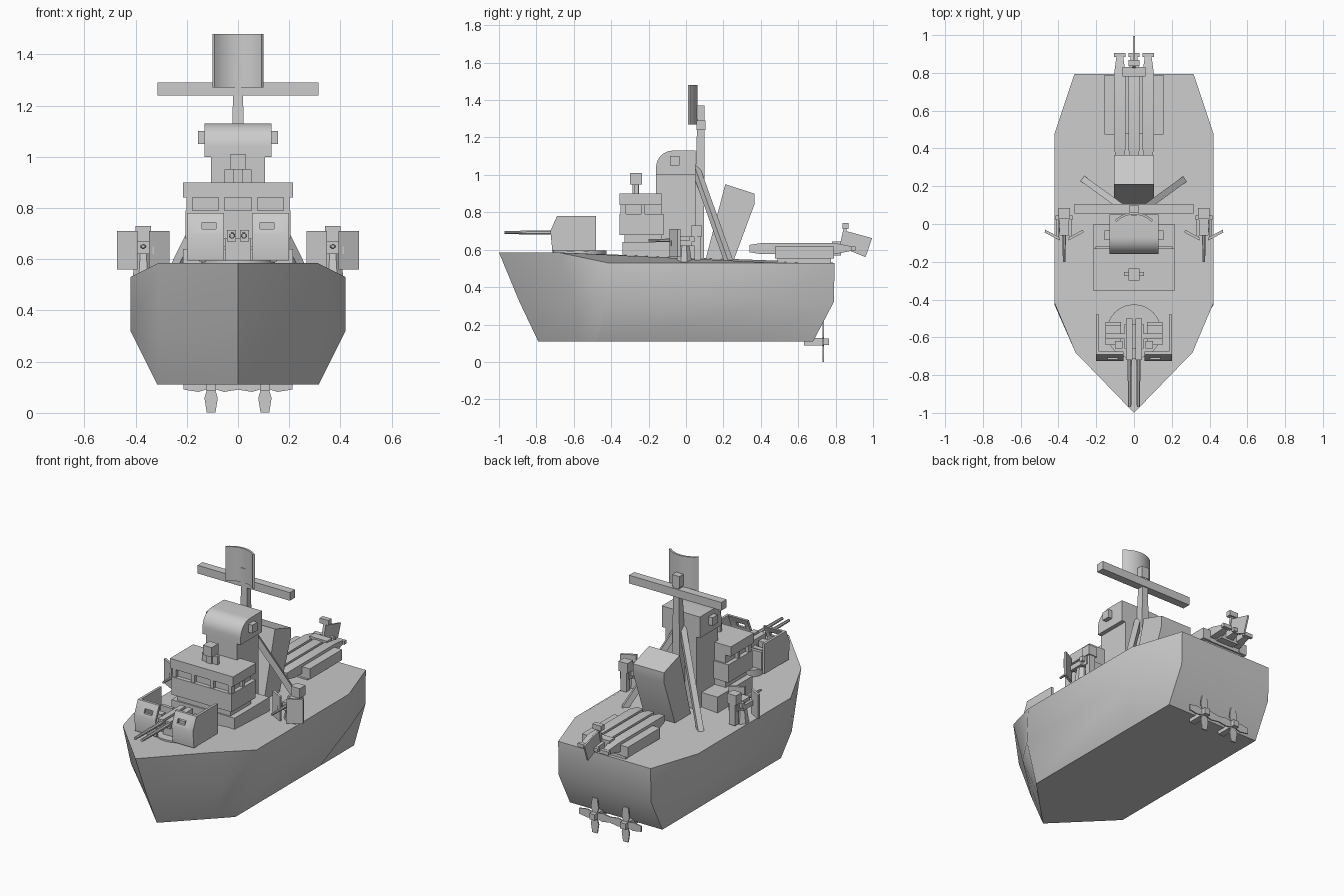
import bpy, bmesh
from math import sin, cos, pi, radians
from mathutils import Vector, Matrix

old = bpy.data.objects.get("Cube")
if old:
    bpy.data.objects.remove(old, do_unlink=True)
made = []


def finish(name, bm, mirror=False):
    bmesh.ops.recalc_face_normals(bm, faces=bm.faces)
    mesh = bpy.data.meshes.new(name)
    bm.to_mesh(mesh)
    bm.free()
    ob = bpy.data.objects.new(name, mesh)
    bpy.context.collection.objects.link(ob)
    if mirror:
        ob.modifiers.new("Mirror", "MIRROR")
    made.append(ob)
    return ob


def loft(name, rings, mirror=False):
    """Skin a list of equal-length rings and cap both ends."""
    bm = bmesh.new()
    rows = [[bm.verts.new(p) for p in ring] for ring in rings]
    n = len(rows[0])
    for a, b in zip(rows, rows[1:]):
        for i in range(n):
            j = (i + 1) % n
            bm.faces.new((a[i], a[j], b[j], b[i]))
    bm.faces.new(rows[0])
    bm.faces.new(rows[-1])
    return finish(name, bm, mirror)


def prism(name, axis, pts, lo, hi, mirror=False):
    """Extrude a flat outline along one axis."""
    place = {"X": lambda p, t: (t, p[0], p[1]),
             "Y": lambda p, t: (p[0], t, p[1]),
             "Z": lambda p, t: (p[0], p[1], t)}[axis]
    return loft(name, [[place(p, t) for p in pts] for t in (lo, hi)], mirror)


def box(name, x, y, z, mirror=False):
    """Box from ranges; a single x value means a symmetric half width."""
    if not isinstance(x, tuple):
        x = (-x, x)
    pts = [(x[0], y[0]), (x[1], y[0]), (x[1], y[1]), (x[0], y[1])]
    return prism(name, "Z", pts, z[0], z[1], mirror)


def beam(name, a, b, r1, r2=None, sides=4, mirror=False):
    """Straight bar or tapered rod between two points."""
    a, b = Vector(a), Vector(b)
    bm = bmesh.new()
    turn = (b - a).to_track_quat("Z", "Y").to_matrix().to_4x4()
    spin = Matrix.Rotation(pi / sides, 4, "Z")
    bmesh.ops.create_cone(bm, cap_ends=True, segments=sides, radius1=r1,
                          radius2=r1 if r2 is None else r2, depth=(b - a).length,
                          matrix=Matrix.Translation((a + b) / 2) @ turn @ spin)
    return finish(name, bm, mirror)


def arc(cx, cy, r, start, end, n):
    steps = [radians(start + (end - start) * i / n) for i in range(n + 1)]
    return [(cx + r * cos(t), cy + r * sin(t)) for t in steps]


# Hull: bottom, knuckle and deck outlines, half of each from bow to stern
def outline(half):
    return half + [(-x, y, z) for x, y, z in reversed(half[1:])]


bottom = [(0, -.79, .11), (.225, -.565, .11), (.315, -.475, .11), (.315, .35, .11), (.315, .68, .11)]
knuckle = [(0, -.89, .32), (.31, -.6, .32), (.42, -.43, .32), (.42, .48, .32), (.315, .79, .32)]
deck = [(0, -1, .585), (.31, -.68, .585), (.42, -.42, .53), (.42, .48, .53), (.315, .795, .53)]
loft("hull", [outline(r) for r in (bottom, knuckle, deck)])

# Bridge tiers
box("bridge_base", .215, (-.34, 0), (.52, .64))
box("bridge_lower_band", .18, (-.33, -.13), (.63, .69))
box("bridge_lower_tier", .205, (-.355, -.12), (.68, .79))
box("bridge_window_band", .18, (-.33, -.13), (.78, .85))
box("bridge_roof", .215, (-.355, -.13), (.84, .9))
for x in (.065, .19):
    box("window_post", (x - .012, x + .012), (-.35, -.32), (.78, .85), True)
box("window_side_post", (.17, .2), (-.24, -.22), (.78, .85), True)
box("sight_post", .018, (-.285, -.25), (.89, .96))
box("sight_head", .03, (-.3, -.235), (.95, 1.01))
box("sight_arms", .053, (-.275, -.255), (.9, .95))

# Tower with rounded director housing
box("tower", .105, (-.16, .05), (.53, 1.01))
profile = [(.05, 1), (.05, 1.13)] + arc(-.07, 1.04, .09, 90, 180, 8) + [(-.16, 1)]
prism("director_housing", "X", profile, -.13, .13)
box("director_ears", .157, (-.085, -.035), (1.05, 1.1))

# Mast, yard and curved antenna
beam("mast", (0, .065, .53), (0, .08, 1.32), .045, .026)
box("mast_cap", .025, (.055, .1), (1.3, 1.37))
box("yard", .315, (.055, .105), (1.24, 1.29))
beam("mast_leg", (.01, .05, 1.04), (.265, .235, .52), .024, mirror=True)
dish = arc(0, -.08, .142, 45, 135, 10) + arc(0, -.08, .13, 135, 45, 10)
prism("antenna", "Z", dish, 1.27, 1.48)
box("antenna_bracket", .015, (.045, .075), (1.3, 1.36))

# Raked funnel
prism("funnel", "X", [(.1, .53), (.21, .95), (.365, .9), (.365, .84), (.25, .53)], -.105, .105)

# Forward turret: ring, shield with sight slots, twin guns
prism("turret_ring", "Z", arc(0, -.57, .145, 0, 345, 23), .52, .595)
side = [(-.715, .595), (-.725, .7), (-.69, .78), (-.48, .78), (-.48, .595)]
prism("turret_side", "X", side, .185, .2, True)
front = side[:3] + [(y + .016, z) for y, z in reversed(side[:3])]
plate = prism("turret_front", "X", front, .055, .2, True)
slot = box("slot_cutter", (.085, .14), (-.8, -.6), (.718, .744), True)
slot.hide_render = True
cut = plate.modifiers.new("Slot", "BOOLEAN")
cut.object = slot
cut.solver = "EXACT"
bpy.context.view_layer.objects.active = plate
for modifier in [m.name for m in plate.modifiers]:
    bpy.ops.object.modifier_apply(modifier=modifier)
made.remove(slot)
bpy.data.objects.remove(slot, do_unlink=True)
beam("turret_barrel", (.023, -.97, .692), (.023, -.68, .692), .009, .013, 8, True)
box("turret_breech", (.008, .042), (-.72, -.5), (.67, .715), True)
box("turret_mount", .05, (-.66, -.53), (.59, .68))
box("turret_trunnion", .15, (-.61, -.58), (.65, .68))
box("turret_seat", (.07, .15), (-.64, -.54), (.59, .64), True)
box("turret_seat_back", (.07, .15), (-.54, -.52), (.59, .7), True)
box("turret_sight", (.06, .1), (-.66, -.62), (.64, .71), True)

# Side guns with swept shields
gx = .37
for s in (-1, 1):
    wing = [(gx + s * a, b) for a, b in ((.022, -.088), (.103, -.045), (.1, -.03), (.022, -.072))]
    prism("side_gun_shield", "Z", wing, .56, .71, True)
    box("side_gun_arm", (gx + s * .035 - .008, gx + s * .035 + .008), (-.08, .03), (.62, .65), True)
beam("side_gun_pedestal", (gx, -.01, .53), (gx, -.01, .63), .045, .03, 8, True)
box("side_gun_body", (gx - .025, gx + .025), (-.06, .06), (.62, .67), True)
beam("side_gun_barrel", (gx, -.2, .65), (gx, -.05, .65), .007, .011, 8, True)
box("side_gun_sight", (gx - .03, gx + .03), (.03, .085), (.67, .73), True)
box("side_gun_seat", (gx - .02, gx + .02), (.045, .08), (.54, .67), True)
box("side_gun_shoulder", (gx - .045, gx + .045), (.02, .045), (.64, .67), True)

# Stern tube launcher
box("launcher_pedestal", .13, (.49, .775), (.52, .56))
box("launcher_side_case", (.105, .157), (.475, .79), (.552, .617), True)
box("launcher_bed", .11, (.48, .785), (.552, .59))


def rounds(x, y, z, hw, hh):
    return [(x - hw, y, z - hh), (x + hw, y, z - hh), (x + hw, y, z + hh), (x - hw, y, z + hh)]


for x in (-.075, 0, .075):
    sections = ((.34, .02, .02), (.4, .03, .029), (.8, .03, .029), (.885, .018, .012))
    loft("launch_tube", [rounds(x, y, .606, w, h) for y, w, h in sections])
    box("tube_cap", (x - .03, x + .03), (.885, .905), (.595, .617))
box("launcher_tail_block", .06, (.78, .83), (.57, .645))

# Stern fin and small handle
prism("stern_fin", "X", [(.855, .7), (.995, .662), (.96, .56), (.815, .62)], -.005, .005)
beam("fin_post", (0, .83, .62), (0, .855, .73), .012)
beam("fin_handle", (-.03, .853, .727), (.03, .853, .727), .022)

# Twin propellers
px, py, pz = .105, .735, .108
beam("propeller_hub", (px, .63, pz), (px, .765, pz), .028, .026, 4, True)
for k in range(4):
    c, s = cos(k * pi / 2), sin(k * pi / 2)
    blade = [(-.014, .01), (.014, .01), (.026, .05), (.017, .107), (-.017, .107), (-.026, .05)]
    pts = [(px + u * c - v * s, pz + u * s + v * c) for u, v in blade]
    prism("propeller_blade", "Y", pts, py - .004, py + .004, True)

# Smooth curved parts, keep hard edges
bpy.ops.object.select_all(action="DESELECT")
for ob in made:
    ob.select_set(True)
bpy.context.view_layer.objects.active = made[0]
bpy.ops.object.shade_smooth_by_angle(angle=radians(30))
